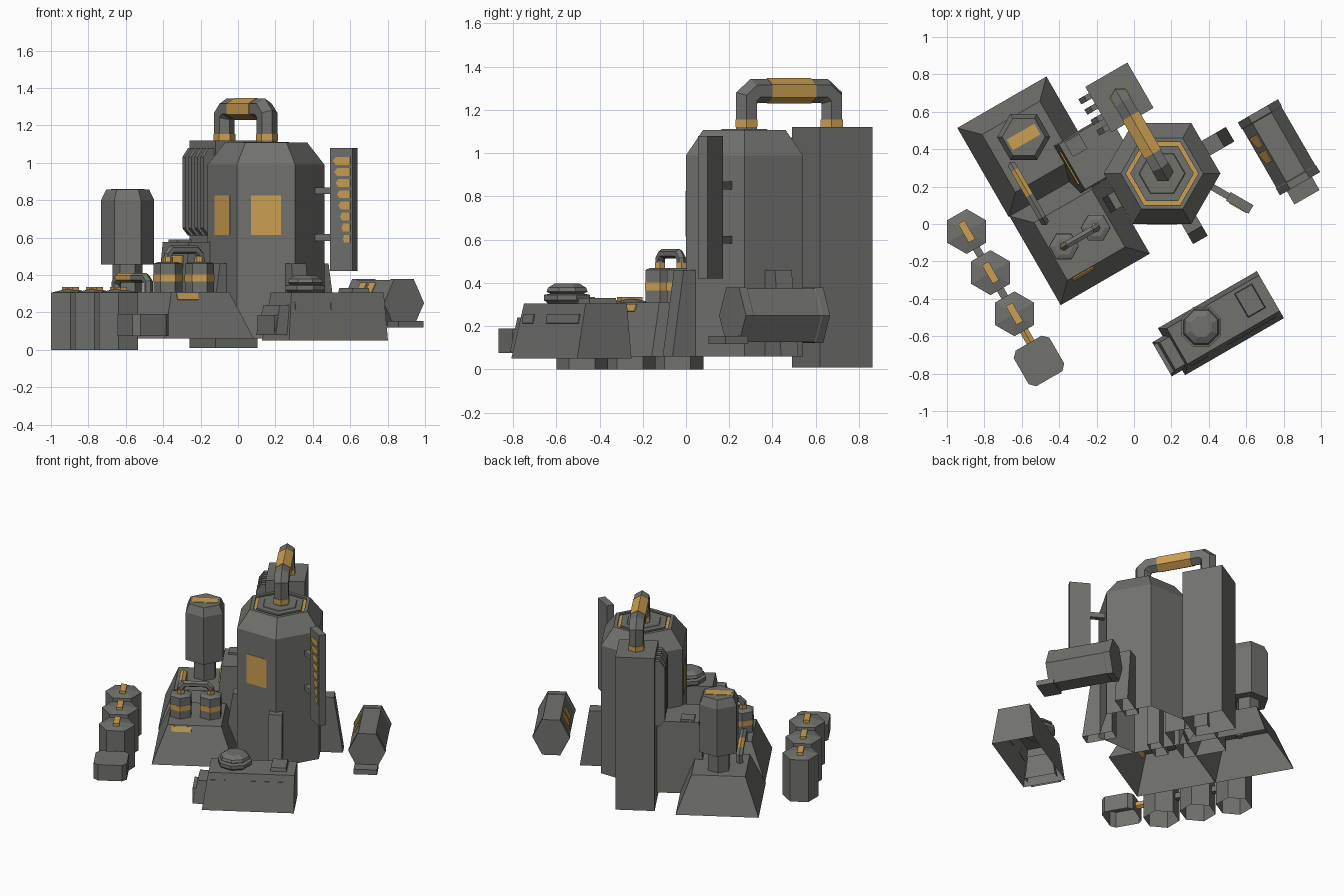
import bpy, bmesh, math
from mathutils import Vector as V

if "Cube" in bpy.data.objects:
    bpy.data.objects.remove(bpy.data.objects["Cube"])

def material(name, col):
    m = bpy.data.materials.new(name)
    m.diffuse_color = (*col, 1)
    m.use_nodes = True
    m.node_tree.nodes["Principled BSDF"].inputs["Base Color"].default_value = m.diffuse_color
    return m

GREY = material("dark_grey_metal", (0.165, 0.165, 0.155))
GOLD = material("amber_paint", (0.60, 0.345, 0.085))
# the whole complex is turned 30 degrees: A = across axis, B = along axis
A = V((math.cos(math.pi / 6), 0.5, 0))
B = V((0.5, -math.cos(math.pi / 6), 0))
Z = V((0, 0, 1))

def loft(name, rings, gold=()):
    """Skin equal rings of points; gold = painted bands (or 'all'). Undersides near the ground stay open."""
    bm = bmesh.new()
    rs = [[bm.verts.new(p) for p in r] for r in rings]
    n = len(rs[0])
    for i in range(len(rs) - 1):
        for k in range(n):
            f = bm.faces.new((rs[i][k], rs[i][(k + 1) % n], rs[i + 1][(k + 1) % n], rs[i + 1][k]))
            f.material_index = int(gold == 'all' or i in gold)
    caps = [bm.faces.new(r) for r in (rs[0], rs[-1])]
    for f in caps:
        f.material_index = int(gold == 'all')
    bmesh.ops.recalc_face_normals(bm, faces=bm.faces)
    if all(v.co.z < 0.1 for v in rs[0]):
        bm.faces.remove(caps[0])
    me = bpy.data.meshes.new(name)
    bm.to_mesh(me)
    bm.free()
    me.materials.append(GREY)
    me.materials.append(GOLD)
    ob = bpy.data.objects.new(name, me)
    bpy.context.collection.objects.link(ob)

def at(c, a=0, b=0, z=0):
    return V((c[0], c[1], 0)) + A * a + B * b + Z * z

def turned(name, c, n, start, profile, gold=()):
    """n-sided upright solid from (radius, z) pairs."""
    angs = [math.radians(start + 360 * k / n) for k in range(n)]
    loft(name, [[V((c[0] + r * math.cos(t), c[1] + r * math.sin(t), z)) for t in angs]
                for r, z in profile], gold)

def block(name, c, z0, z1, base, top=None, shift=(0, 0), gold=()):
    """Box or frustum aligned with the A/B axes."""
    top = top or base
    rings = []
    for (a, b), z, (sa, sb) in ((base, z0, (0, 0)), (top, z1, shift)):
        rings.append([at(c, sa + i * a / 2, sb + j * b / 2, z)
                      for i, j in ((-1, -1), (1, -1), (1, 1), (-1, 1))])
    loft(name, rings, gold)

def plate(name, c, u, v, pts=((-1, -1), (1, -1), (1, 1), (-1, 1)), gold='all', t=0.004):
    """Thin painted plate; u, v are half-size vectors."""
    n = u.cross(v).normalized() * t
    loft(name, [[c + u * i + v * j + n * s for i, j in pts] for s in (-1, 1)], gold)

def tube(name, c, h, path, r, n=6, gold=()):
    """Mitred pipe through (s, z) points in the vertical plane along h."""
    side = h.cross(Z)
    P = [V(p) for p in path]
    rings = []
    for i, p in enumerate(P):
        d0 = (P[i] - P[i - 1]).normalized() if i else (P[1] - P[0]).normalized()
        d1 = (P[i + 1] - P[i]).normalized() if i < len(P) - 1 else d0
        n0, n1 = V((-d0.y, d0.x)), V((-d1.y, d1.x))
        m = (n0 + n1).normalized()
        m /= m.dot(n0)
        o = V((c[0], c[1], 0)) + h * p.x + Z * p.y
        rings.append([o + side * (r * math.cos(t)) + (h * m.x + Z * m.y) * (r * math.sin(t))
                      for t in (math.pi / 2 + 2 * math.pi * k / n for k in range(n))])
    loft(name, rings, gold)

# main hexagonal tower with a painted groove in the roof
T = (0.15, 0.27)
turned("tower", T, 6, 0, [(0.312, 0.06), (0.312, 0.99), (0.22, 1.108), (0.194, 1.108), (0.194, 1.096),
                          (0.17, 1.096), (0.17, 1.108), (0.125, 1.108), (0.12, 1.112)], gold={4})
for ang in (270, 210):
    d = V((math.cos(math.radians(ang)), math.sin(math.radians(ang)), 0))
    plate("tower_panel", V((*T, 0.72)) + d * 0.269, d.cross(Z) * 0.08, Z * 0.105)

# buttress fins around the tower
for name, u, w, reach in (("right_fin", A, B, 0.42), ("left_fin", -A, B, 0.37), ("front_fin", B, A, 0.41)):
    o = V((*T, 0))
    loft(name, [[o + u * x + w * y + Z * z for x, y in ((0.2, -.045), (q, -.045), (q, .045), (0.2, .045))]
                for q, z in ((reach, 0.06), (reach - 0.06, 0.46))])

# rear chimney block with cooling louvres
K = (-0.078, 0.677)
block("chimney", K, 0.01, 1.12, (0.26, 0.28))
for i in range(4):
    b = -0.085 + 0.064 * i
    prof = ((-0.12, 0.61), (-0.16, 0.61), (-0.195, 0.65), (-0.195, 1.03), (-0.16, 1.08), (-0.12, 1.08))
    loft("louvre", [[at(K, a, b + s, z) for a, z in prof] for s in (-0.016, 0.016)])

# large arched pipe joining tower and chimney
arch = (0.155, 0.28)
tube("arch_pipe", arch, -B, [(0, 1.1), (0, 1.255), (0.04, 1.288), (0.11, 1.288), (0.345, 1.288),
                             (0.415, 1.288), (0.455, 1.255), (0.455, 1.1)], 0.055)
tube("arch_pipe_sleeve", arch, -B, [(0.11, 1.288), (0.345, 1.288)], 0.059, gold='all')
for s in (0, 0.455):
    tube("arch_pipe_band", arch, -B, [(s, 1.12), (s, 1.155)], 0.059, gold='all')

# hanging sign with shrinking pointed markers
S, E = V((0.565, 0.113, 0)), V((A.x, -0.5, 0))
N = V((-0.5, -A.x, 0))
plate("sign_board", S + Z * 0.75, E * 0.07, Z * 0.33, gold=(), t=0.026)
for i in range(8):
    w = 0.108 - 0.009 * i
    plate("sign_marker", S + N * 0.0265 + E * (0.058 - w / 2) + Z * (1.01 - 0.0595 * i), E * w / 2, Z * 0.021,
          ((-1, 0), (-0.65, -1), (1, -1), (1, 1), (-0.65, 1)))
for z in (0.60, 0.85):
    plate("sign_strut", V((0.44, 0.185, z)), E * 0.09, Z * 0.018, gold=(), t=0.018)

# twin sloped foundations
FA, FB = (-0.569, 0.413), (-0.291, -0.058)
for name, c in (("rear_foundation", FA), ("front_foundation", FB)):
    block(name, c, 0.06, 0.31, (0.55, 0.55), (0.356, 0.356))
plate("foundation_marker", at(FB, -0.085, 0.19, 0.285), A * 0.065, (Z * 0.25 - B * 0.097).normalized() * 0.018)

# water tank on a neck
W = (-0.59, 0.465)
turned("tank_neck", W, 6, 0, [(0.08, 0.30), (0.08, 0.47)])
turned("water_tank", W, 6, 0, [(0.142, 0.455), (0.142, 0.80), (0.115, 0.857)])
plate("tank_top_stripe", at(W, 0, 0, 0.856), A * 0.085, B * 0.033)

# two banded cylinders with a linking pipe
for c in ((-0.375, -0.12), (-0.205, -0.02)):
    turned("gas_cylinder", c, 6, 0, [(0.078, 0.30), (0.078, 0.365), (0.08, 0.365), (0.08, 0.402), (0.078, 0.402),
                                     (0.078, 0.46), (0.05, 0.47)], gold={2})
    turned("cylinder_valve", c, 6, 0, [(0.027, 0.465), (0.027, 0.495)], gold='all')
tube("cylinder_pipe", (-0.375, -0.12), A, [(0, 0.47), (0, 0.51), (0.025, 0.535), (0.172, 0.535),
                                           (0.197, 0.51), (0.197, 0.47)], 0.022)
# pipe between the two foundations
tube("link_pipe", (-0.65, 0.31), B, [(0, 0.28), (0, 0.36), (0.03, 0.385), (0.18, 0.385), (0.31, 0.385),
                                     (0.34, 0.36), (0.34, 0.28)], 0.025, gold={2})

# connecting house between foundation and tower
H = (-0.22, 0.37)
block("connecting_house", H, 0.06, 0.575, (0.36, 0.30), (0.31, 0.28), shift=(0.025, 0))
block("house_hatch", (-0.31, 0.42), 0.57, 0.59, (0.09, 0.09))
plate("house_stripe", at(H, -0.146, 0.0, 0.47), B * 0.10, Z * 0.035 + A * 0.003)

# row of hexagonal drums with painted straps
for c in ((-0.895, -0.04), (-0.767, -0.26), (-0.639, -0.48)):
    turned("drum", c, 6, 30, [(0.12, 0), (0.12, 0.305), (0.02, 0.327)])
    block("drum_strap", c, 0.315, 0.336, (0.04, 0.115), gold='all')
for c in ((-0.831, -0.15), (-0.703, -0.37)):
    block("drum_link", c, 0.13, 0.17, (0.04, 0.10))
tube("outlet_pipe", (-0.60, -0.55), B, [(0, 0.14), (0.06, 0.14), (0.10, 0.14)], 0.027, gold={0, 1})
# chamfered end box of the drum row
chamfered = [(-.11, -.08), (-.08, -.11), (.08, -.11), (.11, -.08), (.11, .08), (.08, .11), (-.08, .11), (-.11, .08)]
loft("outlet_box", [[at((-0.508, -0.732), a, b, z) for a, b in chamfered] for z in (0.075, 0.19)])

# low front bunker with turret
Q = (0.465, -0.53)
block("bunker", Q, 0.05, 0.305, (0.61, 0.29), (0.57, 0.22), shift=(0.02, -0.01))
block("bunker_nose", at(Q, -0.31, 0.01), 0.08, 0.24, (0.12, 0.21), (0.09, 0.17), shift=(0.02, 0))
block("bunker_nose_step", at(Q, -0.335, 0.01), 0.08, 0.185, (0.07, 0.18))
block("bunker_hatch", (0.62, -0.41), 0.30, 0.33, (0.11, 0.15), (0.10, 0.14))
slope = (Z * 0.255 - B * 0.045).normalized()
for a, w in ((0.12, 0.15), (-0.2, 0.05)):
    plate("bunker_slot", at(Q, a, 0.113, 0.235), A * w, slope * 0.022, gold=(), t=0.004)
turned("turret", (0.36, -0.55), 8, 22.5, [(0.09, 0.30), (0.115, 0.32), (0.115, 0.345), (0.085, 0.35),
                                         (0.103, 0.36), (0.095, 0.378), (0.06, 0.398)])

# lying hexagonal tank on the right with a foot
R = (0.775, 0.41)
section = [(-0.124, 0), (-0.06, 0.128), (0.06, 0.128), (0.124, 0), (0.06, -0.128), (-0.06, -0.128)]
loft("lying_tank", [[at(R, a * k, b, 0.25 + z * k) for a, z in section] for b, k in
     ((-0.225, 1), (-0.185, 1), (-0.18, 0.97), (0.18, 0.97), (0.185, 1), (0.225, 1))])
up = V((A.x * 0.064, 0.5 * 0.064, 0.128)).normalized()
for b in (-0.085, 0.01):
    plate("lying_tank_mark", at(R, -0.0905, b, 0.3125), B * 0.035, up * 0.05, ((-1, -1), (1, -0.4), (1, 1), (-1, 1)))
block("lying_tank_foot", (0.895, 0.195), 0.118, 0.155, (0.155, 0.12))
